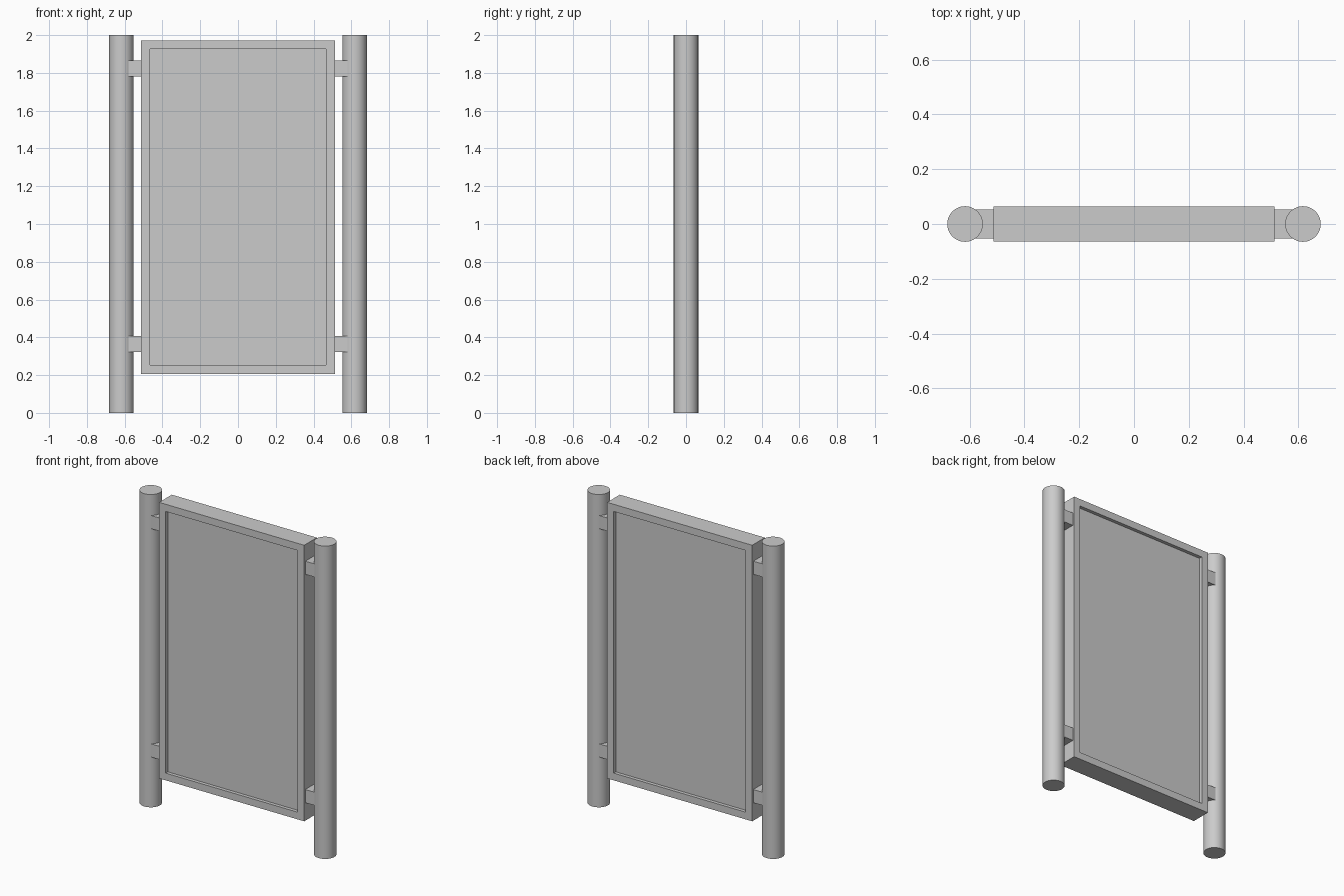
import bpy, bmesh, math
from mathutils import Vector

if "Cube" in bpy.data.objects:
    bpy.data.objects.remove(bpy.data.objects["Cube"])


def box(name, lo, hi):
    """Axis-aligned box between two corners."""
    lo, hi = Vector(lo), Vector(hi)
    bpy.ops.mesh.primitive_cube_add(size=1, location=(lo + hi) / 2)
    ob = bpy.context.object
    ob.name = name
    ob.dimensions = hi - lo
    bpy.ops.object.transform_apply(location=False, rotation=False, scale=True)
    return ob


# Display board: a box with a recessed panel on front and back
board = box("display_board", (-0.513, -0.064, 0.207), (0.513, 0.064, 1.972))
bm = bmesh.new()
bm.from_mesh(board.data)
bm.normal_update()
for face in [f for f in bm.faces if abs(f.normal.y) > 0.9]:
    inward = -face.normal.copy()
    bmesh.ops.inset_region(bm, faces=[face], thickness=0.065)
    # second ring makes the recess wall
    bmesh.ops.inset_region(bm, faces=[face], thickness=0.0)
    bmesh.ops.translate(bm, verts=face.verts[:], vec=inward * 0.022)
bm.to_mesh(board.data)
bm.free()

for side, s in (("left", -1), ("right", 1)):
    # Round post
    bpy.ops.mesh.primitive_cylinder_add(vertices=48, radius=0.065, depth=2,
                                        location=(s * 0.617, 0, 1))
    bpy.context.object.name = side + "_post"
    bpy.ops.object.shade_smooth_by_angle(angle=math.radians(30))
    # Brackets joining the board to the post
    for level, z in (("lower", 0.364), ("upper", 1.824)):
        x0, x1 = sorted((s * 0.505, s * 0.58))
        box(f"{side}_{level}_bracket", (x0, -0.053, z - 0.042), (x1, 0.053, z + 0.042))
